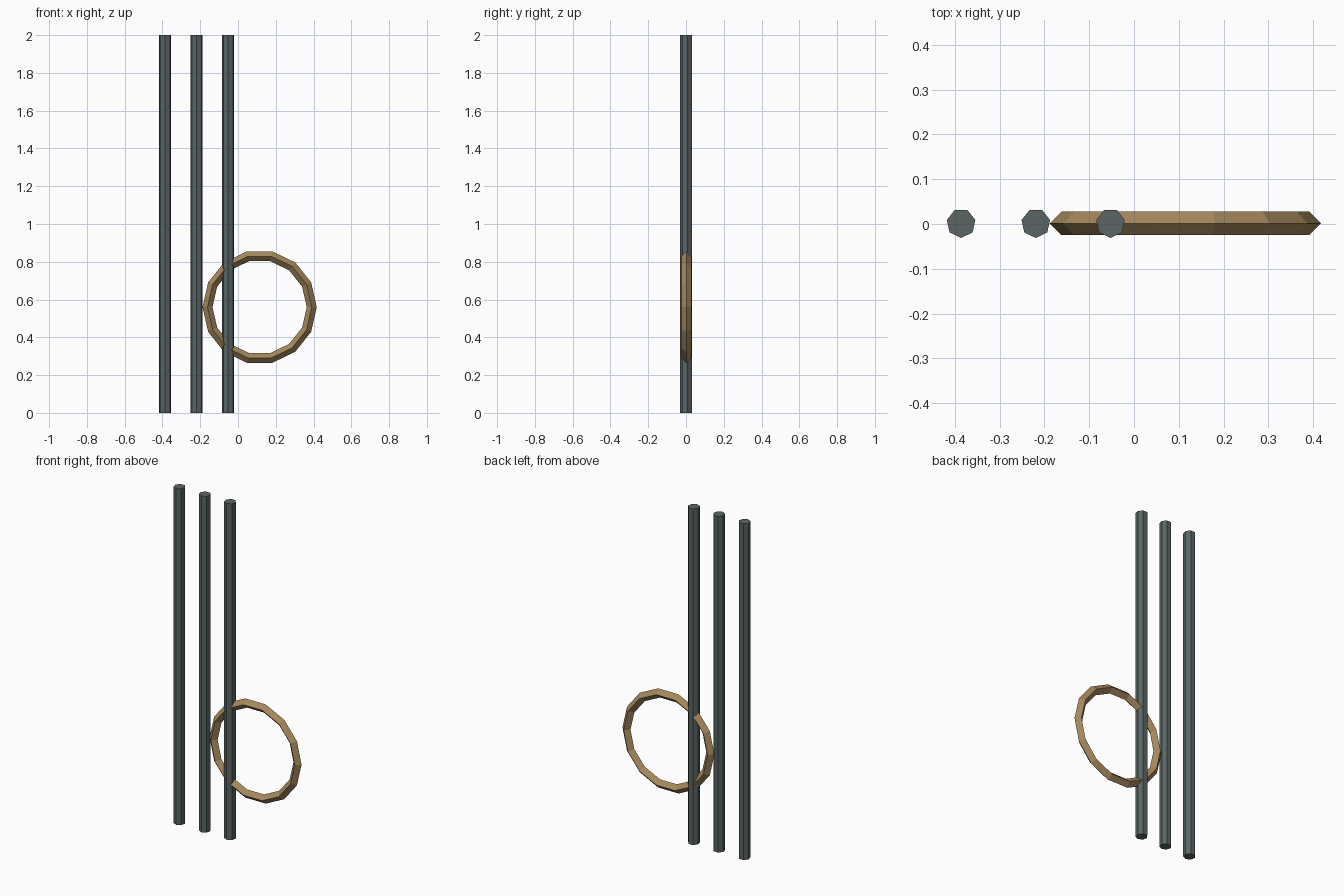
import bpy, bmesh, math

if "Cube" in bpy.data.objects:
    bpy.data.objects.remove(bpy.data.objects["Cube"])

def material(name, rgb):
    m = bpy.data.materials.new(name)
    m.diffuse_color = (*rgb, 1)
    m.use_nodes = True
    m.node_tree.nodes["Principled BSDF"].inputs["Base Color"].default_value = m.diffuse_color
    return m

steel = material("dark grey", (0.105, 0.131, 0.131))
wood = material("tan", (0.38, 0.25, 0.108))
CY = 0.0016  # centre line of all parts in y

def finish(bm, name, mat):
    bmesh.ops.recalc_face_normals(bm, faces=bm.faces)
    me = bpy.data.meshes.new(name)
    bm.to_mesh(me)
    bm.free()
    me.materials.append(mat)
    bpy.context.collection.objects.link(bpy.data.objects.new(name, me))

# Seven-sided upright bar with a corner facing the front
def bar(name, x, r=0.0328, height=2.0, sides=7):
    bm = bmesh.new()
    angles = [-math.pi / 2 + 2 * math.pi * i / sides for i in range(sides)]
    rings = [[bm.verts.new((x + r * math.cos(a), CY + r * math.sin(a), z)) for a in angles]
             for z in (0, height)]
    for ring in rings:
        bm.faces.new(ring)
    for i in range(sides):
        j = (i + 1) % sides
        bm.faces.new((rings[0][i], rings[0][j], rings[1][j], rings[1][i]))
    finish(bm, name, steel)

# Upright ring with a diamond cross-section
def hoop(name, x, z, major=0.276, minor=0.0265, n=14, k=4):
    bm = bmesh.new()
    grid = []
    for i in range(n):
        a = 2 * math.pi * i / n
        row = []
        for j in range(k):
            b = 2 * math.pi * j / k
            d = major + minor * math.cos(b)
            row.append(bm.verts.new((x + d * math.cos(a), CY + minor * math.sin(b),
                                     z + d * math.sin(a))))
        grid.append(row)
    for i in range(n):
        for j in range(k):
            i2, j2 = (i + 1) % n, (j + 1) % k
            bm.faces.new((grid[i][j], grid[i2][j], grid[i2][j2], grid[i][j2]))
    finish(bm, name, wood)

# Three evenly spaced bars and the ring around the last one
for i in range(3):
    bar(f"upright_bar_{i + 1}", -0.386 + 0.1668 * i)
hoop("ring", 0.1145, 0.56)
